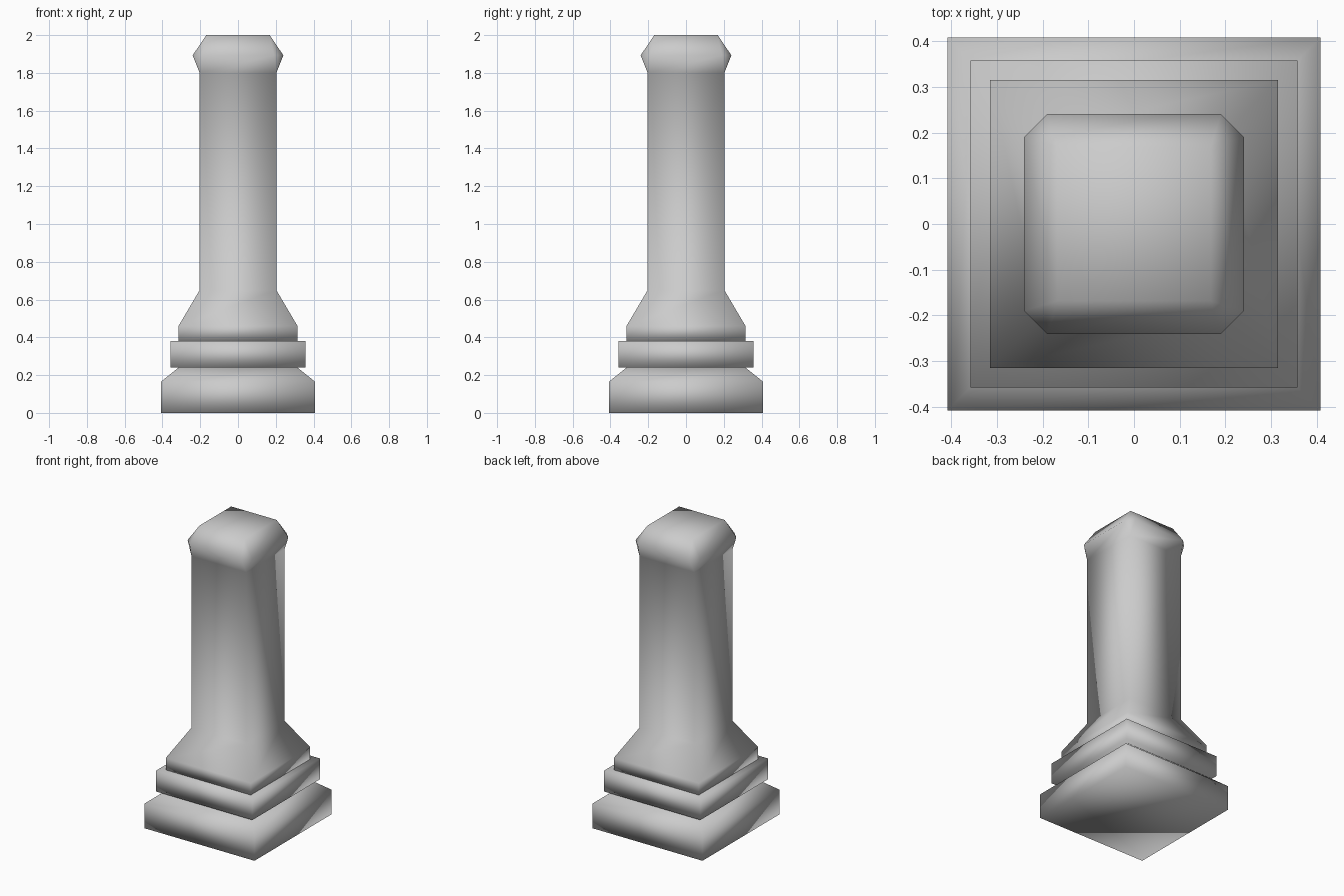
import bpy
import bmesh

cube = bpy.data.objects.get("Cube")
if cube:
    bpy.data.objects.remove(cube, do_unlink=True)

stone = bpy.data.materials.new("grey_stone")
stone.use_nodes = True
colour = (0.6, 0.6, 0.6, 1)
stone.diffuse_color = colour
stone.node_tree.nodes["Principled BSDF"].inputs["Base Color"].default_value = colour


def square(half, z):
    """Corner points of one horizontal square section."""
    return [(sx * half, sy * half, z) for sx, sy in ((-1, -1), (1, -1), (1, 1), (-1, 1))]


def finish(name, bm):
    bmesh.ops.recalc_face_normals(bm, faces=bm.faces)
    mesh = bpy.data.meshes.new(name)
    bm.to_mesh(mesh)
    bm.free()
    mesh.materials.append(stone)
    mesh.shade_smooth()
    obj = bpy.data.objects.new(name, mesh)
    bpy.context.collection.objects.link(obj)


def bridge(bm, low, high):
    for i in range(4):
        j = (i + 1) % 4
        bm.faces.new((low[i], low[j], high[j], high[i]))


def stack(bm, profile):
    """Skin a column of square sections given as (half width, height)."""
    rings = [[bm.verts.new(p) for p in square(*section)] for section in profile]
    bm.faces.new(rings[0])
    for low, high in zip(rings, rings[1:]):
        bridge(bm, low, high)
    return rings[-1]


# Plinth with a sloped shoulder, and the square band above it
for name, profile in (
    ("plinth", [(0.408, 0), (0.408, 0.165), (0.315, 0.24)]),
    ("band", [(0.357, 0.24), (0.357, 0.38)]),
):
    bm = bmesh.new()
    bm.faces.new(stack(bm, profile))
    finish(name, bm)

# Flared shaft running up into the cap
bm = bmesh.new()
neck = stack(bm, [(0.315, 0.38), (0.315, 0.46), (0.203, 0.65), (0.203, 1.8)])

# Cap: corner-cut widest ring between two square sections
crown = [bm.verts.new(p) for p in square(0.168, 2)]
bm.faces.new(crown)
wide, cut, mid = 0.24, 0.19, 1.893
pairs = []
for i, (sx, sy) in enumerate(((-1, -1), (1, -1), (1, 1), (-1, 1))):
    a = bm.verts.new((sx * wide, sy * cut, mid))
    b = bm.verts.new((sx * cut, sy * wide, mid))
    pairs.append((a, b) if i % 2 == 0 else (b, a))
for i in range(4):
    j = (i + 1) % 4
    start, end = pairs[i][1], pairs[j][0]
    bm.faces.new((neck[i], neck[j], end, start))
    bm.faces.new((start, end, crown[j], crown[i]))
    bm.faces.new((neck[i], pairs[i][1], pairs[i][0]))
    bm.faces.new((pairs[i][0], pairs[i][1], crown[i]))
finish("shaft_and_cap", bm)
